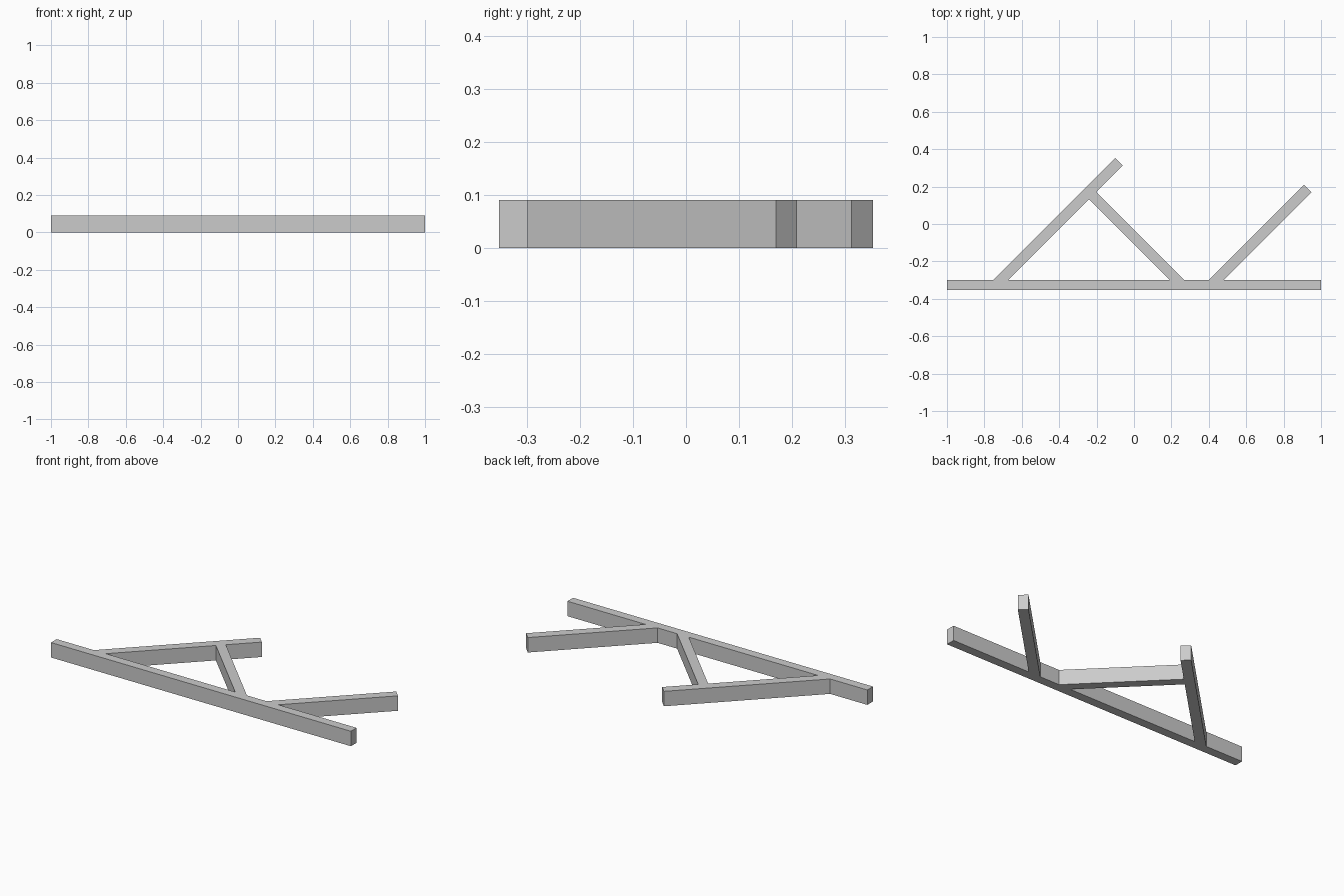
import bpy
import bmesh

cube = bpy.data.objects.get("Cube")
if cube:
    bpy.data.objects.remove(cube, do_unlink=True)

GREY = (0.6, 0.6, 0.6, 1)
mat = bpy.data.materials.new("plain grey")
mat.use_nodes = True
mat.diffuse_color = GREY
mat.node_tree.nodes["Principled BSDF"].inputs["Base Color"].default_value = GREY

HEIGHT = 0.09
FRONT, BACK = -0.353, -0.299   # front and back edges of the long rail
HALF = 0.02                    # corner offset of a 45 degree beam


def beam(name, outline):
    """Extrude a flat outline up to the common beam height."""
    bm = bmesh.new()
    face = bm.faces.new([bm.verts.new((x, y, 0)) for x, y in outline])
    ext = bmesh.ops.extrude_face_region(bm, geom=[face])
    top = [v for v in ext["geom"] if isinstance(v, bmesh.types.BMVert)]
    bmesh.ops.translate(bm, verts=top, vec=(0, 0, HEIGHT))
    bmesh.ops.recalc_face_normals(bm, faces=bm.faces)
    mesh = bpy.data.meshes.new(name)
    bm.to_mesh(mesh)
    bm.free()
    mesh.materials.append(mat)
    obj = bpy.data.objects.new(name, mesh)
    bpy.context.collection.objects.link(obj)


def diagonal(name, x, y):
    """45 degree beam from the rail to a square end centred on x, y."""
    foot = x - (y - BACK)
    beam(name, [(foot - 2 * HALF, BACK), (foot + 2 * HALF, BACK),
                (x + HALF, y - HALF), (x - HALF, y + HALF)])


# Long straight rail
beam("long_rail", [(-1, FRONT), (1, FRONT), (1, BACK), (-1, BACK)])

# Two parallel diagonal arms
diagonal("long_arm", -0.08, 0.333)
diagonal("short_arm", 0.928, 0.19)

# Cross brace, mitred against the rail and the long arm
beam("cross_brace", [(0.191, BACK), (0.269, BACK), (-0.202, 0.172), (-0.241, 0.133)])
